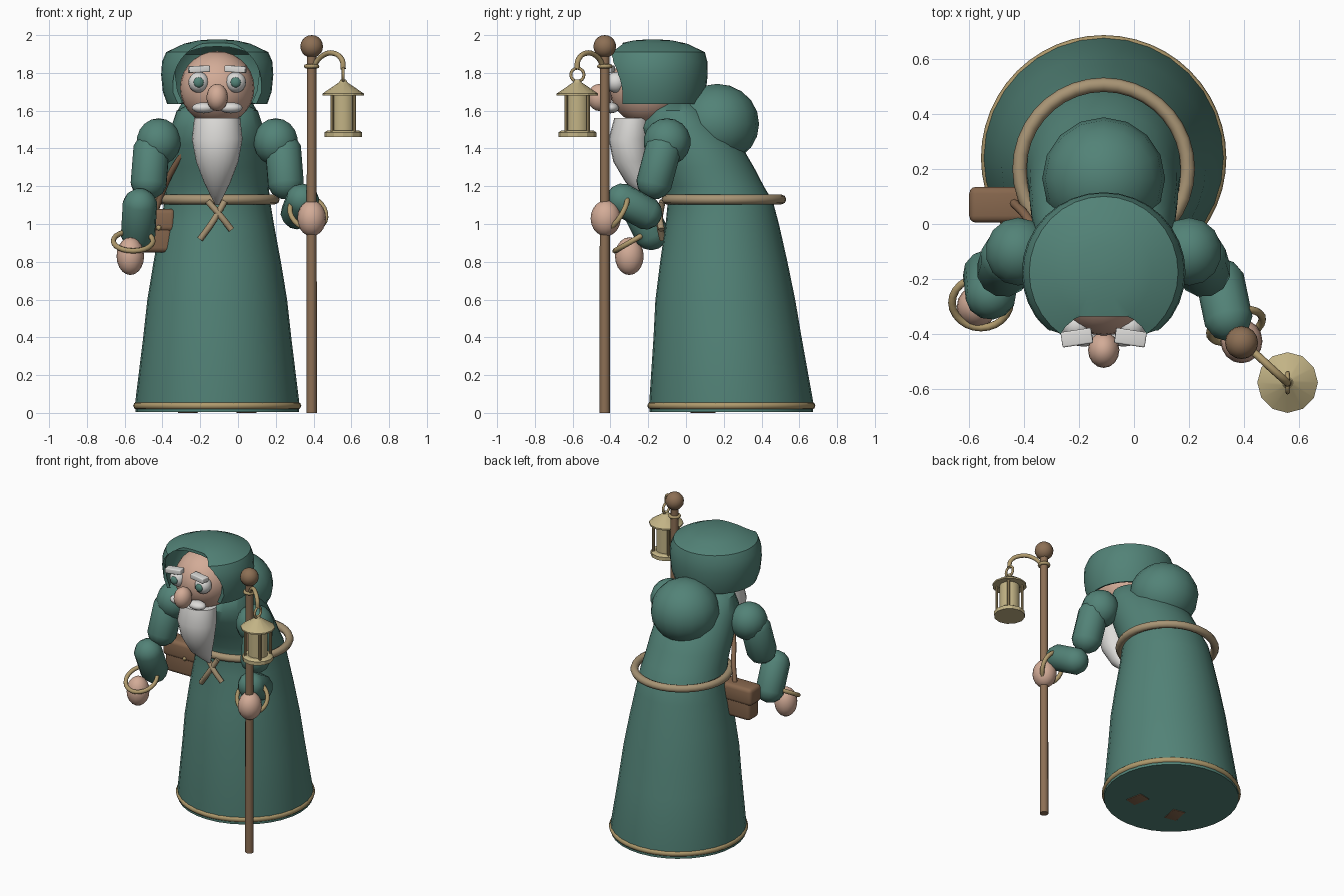
import bpy, bmesh
from math import sin, cos, pi, radians
from mathutils import Vector, Matrix

if "Cube" in bpy.data.objects:
    bpy.data.objects.remove(bpy.data.objects["Cube"])

CX = -0.11  # body's own middle line


def material(name, r, g, b):
    m = bpy.data.materials.new(name)
    m.use_nodes = True
    m.diffuse_color = (r, g, b, 1)
    m.node_tree.nodes["Principled BSDF"].inputs["Base Color"].default_value = (r, g, b, 1)
    return m


GREEN = material("green cloth", .085, .225, .185)
SKIN = material("skin", .65, .41, .31)
WHITE = material("white hair", .72, .71, .69)
WOOD = material("staff wood", .265, .16, .09)
LEATHER = material("brown leather", .24, .135, .075)
ROPE = material("tan rope", .39, .295, .175)
GOLD = material("gold trim", .43, .32, .15)
LAMP = material("lantern brass", .54, .45, .235)


def finish(ob, name, mat, angle=40):
    ob.name = name
    ob.data.materials.clear()
    ob.data.materials.append(mat)
    ob.data.shade_smooth()
    ob.data.set_sharp_from_angle(angle=radians(angle))
    return ob


def from_bmesh(bm, name, mat, angle=40):
    bmesh.ops.recalc_face_normals(bm, faces=bm.faces[:])
    me = bpy.data.meshes.new(name)
    bm.to_mesh(me)
    bm.free()
    ob = bpy.data.objects.new(name, me)
    bpy.context.scene.collection.objects.link(ob)
    return finish(ob, name, mat, angle)


def loft(name, mat, rings, cx=CX, n=32, bottom=True, angle=40):
    """Skin elliptical rings given as (z, centre y, x radius, y radius)."""
    bm = bmesh.new()
    loops = [[bm.verts.new((cx + rx * sin(2 * pi * i / n), cy - ry * cos(2 * pi * i / n), z))
              for i in range(n)] for z, cy, rx, ry in rings]
    for a, b in zip(loops, loops[1:]):
        for i in range(n):
            j = (i + 1) % n
            bm.faces.new((a[i], a[j], b[j], b[i]))
    bm.faces.new(loops[-1])
    if bottom:
        bm.faces.new(loops[0])
    return from_bmesh(bm, name, mat, angle)


def ball(name, mat, loc, radii, n=16):
    bm = bmesh.new()
    bmesh.ops.create_uvsphere(bm, u_segments=n, v_segments=n // 2 + 2, radius=1)
    bm.transform(Matrix.Translation(loc) @ Matrix.Diagonal((*radii, 1)))
    return from_bmesh(bm, name, mat)


def capsule(name, mat, a, b, r):
    a, b = Vector(a), Vector(b)
    bm = bmesh.new()
    bmesh.ops.create_uvsphere(bm, u_segments=12, v_segments=7, radius=r)
    for v in bm.verts:
        if v.co.z > 0:
            v.co.z += (b - a).length
    turn = (b - a).to_track_quat('Z', 'Y').to_matrix().to_4x4()
    bm.transform(Matrix.Translation(a) @ turn)
    return from_bmesh(bm, name, mat)


def ring(name, mat, loc, major, minor, axis=(0, 0, 1), n=36):
    rot = Vector(axis).to_track_quat('Z', 'Y').to_euler()
    bpy.ops.mesh.primitive_torus_add(location=loc, rotation=rot, major_radius=major,
                                     minor_radius=minor, major_segments=n, minor_segments=8)
    return finish(bpy.context.object, name, mat, 60)


def box(name, mat, loc, size, bevel=0.012, rot=(0, 0, 0)):
    bm = bmesh.new()
    bmesh.ops.create_cube(bm, size=1)
    bm.transform(Matrix.Diagonal((*size, 1)))
    bmesh.ops.bevel(bm, geom=bm.edges[:], offset=bevel, segments=3, affect='EDGES', profile=.5)
    ob = from_bmesh(bm, name, mat)
    ob.location, ob.rotation_euler = loc, rot
    return ob


def tube(name, mat, pts, r):
    cu = bpy.data.curves.new(name, 'CURVE')
    cu.dimensions, cu.bevel_depth, cu.bevel_resolution = '3D', r, 2
    cu.use_fill_caps, cu.resolution_u = True, 6
    sp = cu.splines.new('BEZIER')
    sp.bezier_points.add(len(pts) - 1)
    for p, co in zip(sp.bezier_points, pts):
        p.co = co
        p.handle_left_type = p.handle_right_type = 'AUTO'
    ob = bpy.data.objects.new(name, cu)
    bpy.context.scene.collection.objects.link(ob)
    bpy.ops.object.select_all(action='DESELECT')
    ob.select_set(True)
    bpy.context.view_layer.objects.active = ob
    bpy.ops.object.convert(target='MESH')
    return finish(bpy.context.object, name, mat, 60)


# Robe, stooping forward as it rises
loft("robe", GREEN, [(.004, .24, .432, .432), (.05, .24, .435, .435), (.4, .22, .392, .392),
                     (.6, .208, .37, .37), (.8, .2, .337, .337), (1.0, .192, .3, .3),
                     (1.12, .182, .28, .278), (1.2, .15, .272, .262), (1.3, .1, .27, .26),
                     (1.42, .04, .262, .25), (1.51, -.02, .245, .225), (1.6, -.04, .215, .16),
                     (1.65, -.05, .12, .1)])
ring("hem_trim", GOLD, (CX, .24, .038), .425, .02, n=48)
ball("hump", GREEN, (CX, .165, 1.53), (.223, .222, .212))
ring("belt", ROPE, (CX, .2, 1.13), .305, .026)
tube("belt_tie_long", ROPE, [(-.07, -.125, 1.12), (-.135, -.14, 1.01), (-.2, -.125, .92)], .017)
tube("belt_tie_short", ROPE, [(-.16, -.125, 1.12), (-.09, -.14, 1.04), (-.035, -.13, .97)], .017)
for side, s in (("left", 1), ("right", -1)):
    box(side + "_shoe", LEATHER, (CX + s * .155, .09, .02), (.085, .12, .04), .003, (0, 0, s * .2))

# Hood: thin dome with an arched opening
hood = loft("hood", GREEN, [(1.635, -.175, .265, .26), (1.7, -.175, .288, .28), (1.79, -.175, .297, .29),
                            (1.86, -.175, .292, .288), (1.91, -.175, .27, .275),
                            (1.955, -.175, .175, .18), (1.972, -.175, .1, .1), (1.978, -.175, .02, .02)],
            bottom=False)
bm = bmesh.new()
arch = [(-.235, 1.4), (.235, 1.4)] + [(.235 * cos(pi * i / 20), 1.735 + .235 * sin(pi * i / 20))
                                      for i in range(21)]
face = bm.faces.new([bm.verts.new((CX + x, -.335, z)) for x, z in arch])
out = bmesh.ops.extrude_face_region(bm, geom=[face])
bmesh.ops.translate(bm, vec=(0, -.5, 0), verts=[g for g in out["geom"] if isinstance(g, bmesh.types.BMVert)])
cutter = from_bmesh(bm, "hood_cutter", GREEN)
cutter.hide_render = True
shell = hood.modifiers.new("shell", 'SOLIDIFY')
shell.thickness, shell.offset = .02, -1
cut = hood.modifiers.new("opening", 'BOOLEAN')
cut.operation, cut.solver, cut.object = 'DIFFERENCE', 'EXACT', cutter
bpy.context.view_layer.objects.active = hood
for name in ("shell", "opening"):
    bpy.ops.object.modifier_apply(modifier=name)
bpy.data.objects.remove(cutter)
finish(hood, "hood", GREEN, 35)

# Head and face
ball("head", SKIN, (CX, -.205, 1.72), (.197, .2, .195), 24)
ball("nose", SKIN, (CX, -.457, 1.67), (.057, .065, .072))
for side, s in (("left", 1), ("right", -1)):
    ball(side + "_eye", WHITE, (CX + s * .098, -.37, 1.75), (.055, .055, .055))
    ball(side + "_iris", GREEN, (CX + s * .098, -.417, 1.75), (.027, .016, .027))
    box(side + "_brow", WHITE, (CX + s * .097, -.412, 1.82), (.112, .056, .035), .006,
        (0, s * .05, -s * .15))
    ball(side + "_moustache", WHITE, (CX + s * .072, -.4, 1.615), (.062, .045, .029))
loft("beard", WHITE, [(1.56, -.28, .122, .1), (1.45, -.3, .134, .11), (1.33, -.29, .112, .095),
                      (1.22, -.25, .07, .07), (1.15, -.2, .036, .036), (1.1, -.165, .008, .008)], n=20)

# Sleeves, cuffs and hands
for side, s in (("left", 1), ("right", -1)):
    ball(side + "_shoulder", GREEN, (CX + s * .31, -.1, 1.435), (.12, .125, .125), 14)
    capsule(side + "_upper_arm", GREEN, (CX + s * .35, -.125, 1.38), (CX + s * .362, -.165, 1.23), .1)
capsule("left_forearm", GREEN, (.315, -.215, 1.06), (.34, -.335, 1.125), .09)
capsule("right_forearm", GREEN, (-.52, -.255, 1.095), (-.528, -.185, .955), .094)
ring("left_cuff", GOLD, (.37, -.37, 1.06), .1, .014, (.3, -.8, .5), 24)
ring("right_cuff", GOLD, (-.555, -.285, .91), .105, .014, (0, .5, -.87), 24)
ball("left_hand", SKIN, (.39, -.425, 1.03), (.076, .08, .095))
ball("right_hand", SKIN, (-.57, -.3, .83), (.073, .076, .1))

# Satchel on the right hip
box("satchel", LEATHER, (-.465, .07, .955), (.235, .115, .21), .025)
box("satchel_flap", LEATHER, (-.465, .07, 1.02), (.265, .13, .12), .025)
ball("satchel_clasp", GOLD, (-.42, .003, .98), (.014, .01, .014), 8)
tube("satchel_strap", LEATHER, [(-.44, .08, 1.06), (-.4, .04, 1.17), (-.345, -.04, 1.29),
                                (-.27, -.12, 1.4)], .016)

# Staff with a hook
loft("staff", WOOD, [(0, -.43, .028, .028), (1.92, -.43, .025, .025)], cx=.39, n=12)
ball("staff_knob", WOOD, (.39, -.43, 1.94), (.06, .06, .06))
ring("staff_band", GOLD, (.39, -.43, 1.835), .03, .011, n=16)
tube("hook", GOLD, [(.395, -.435, 1.83), (.44, -.47, 1.885), (.5, -.525, 1.905),
                    (.55, -.57, 1.87), (.557, -.577, 1.82)], .014)

# Lantern
LX, LY = .557, -.575
ring("lantern_loop", GOLD, (LX, LY, 1.79), .035, .008, (1, 0, 0), 16)


def disc(name, mat, rings, n=12):
    loft(name, mat, [(z, LY, r, r) for z, r in rings], cx=LX, n=n, angle=25)


disc("lantern_roof", LAMP, [(1.68, .11), (1.69, .11), (1.75, .022), (1.765, .015)])
disc("lantern_glass", LAMP, [(1.48, .064), (1.685, .064)], 24)
disc("lantern_base", LAMP, [(1.46, .1), (1.485, .1), (1.495, .085)])
for i in range(4):
    x, y = LX + .082 * cos(i * pi / 2 + pi / 4), LY + .082 * sin(i * pi / 2 + pi / 4)
    loft("lantern_post_%d" % (i + 1), GOLD, [(1.485, y, .009, .009), (1.69, y, .009, .009)], cx=x, n=8)
